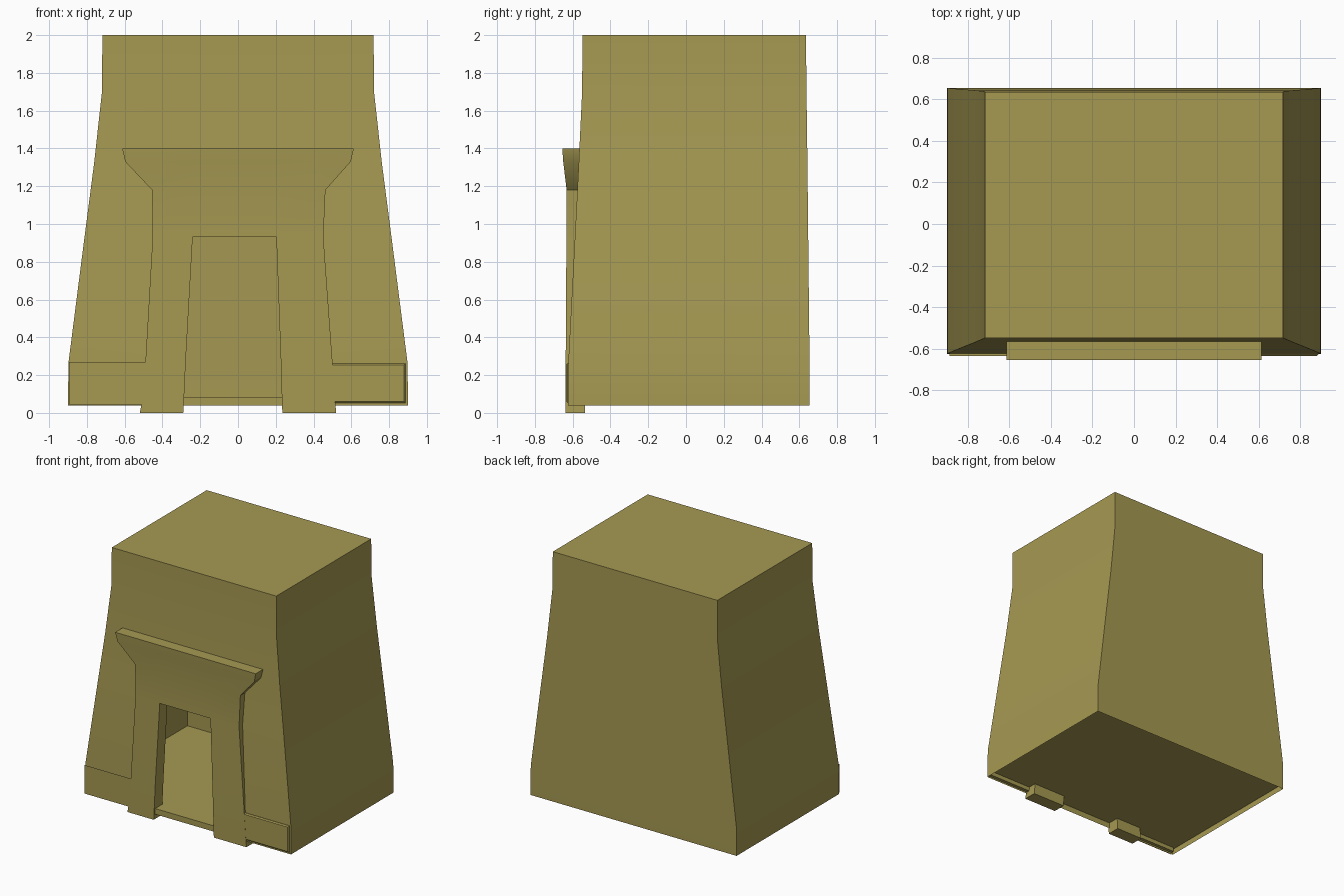
import bpy, bmesh, math

if "Cube" in bpy.data.objects:
    bpy.data.objects.remove(bpy.data.objects["Cube"])

mat = bpy.data.materials.new("sandstone")
mat.diffuse_color = (0.38, 0.32, 0.085, 1)
mat.use_nodes = True
mat.node_tree.nodes["Principled BSDF"].inputs["Base Color"].default_value = mat.diffuse_color


def finish(name, bm):
    bmesh.ops.recalc_face_normals(bm, faces=bm.faces)
    me = bpy.data.meshes.new(name)
    bm.to_mesh(me)
    bm.free()
    ob = bpy.data.objects.new(name, me)
    bpy.context.collection.objects.link(ob)
    me.materials.append(mat)
    bpy.ops.object.select_all(action='DESELECT')
    ob.select_set(True)
    bpy.context.view_layer.objects.active = ob
    bpy.ops.object.shade_smooth_by_angle(angle=math.radians(30))
    return ob


def grid(bm, rows, closed, skip):
    """Quads between rows of points, leaving out cells where skip(row, col) is true."""
    vs = [[bm.verts.new(p) for p in r] for r in rows]
    n = len(rows[0])
    for i in range(len(rows) - 1):
        for j in range(n if closed else n - 1):
            if not skip(i, j):
                k = (j + 1) % n
                bm.faces.new((vs[i][j], vs[i][k], vs[i + 1][k], vs[i + 1][j]))
    return vs


FLOOR_Z, DOOR_Z = 0.085, 0.93

# Tapered hollow body with doorway: z, half width, front y, back y, door left, door right
levels = [
    (0.04, 0.90, -0.625, 0.655, -0.29, 0.24),
    (FLOOR_Z, 0.90, -0.625, 0.655, -0.29, 0.24),
    (0.27, 0.897, -0.623, 0.654, -0.28, 0.235),
    (DOOR_Z + 0.005, 0.812, -0.588, 0.647, -0.245, 0.21),
    (1.32, 0.762, -0.568, 0.643, -0.245, 0.21),
    (1.70, 0.72, -0.55, 0.638, -0.245, 0.21),
    (2.00, 0.718, -0.548, 0.635, -0.245, 0.21),
]
bm = bmesh.new()
rings = [[(-w, f, z), (l, f, z), (r, f, z), (w, f, z), (w, b, z), (-w, b, z)]
         for z, w, f, b, l, r in levels]
vs = grid(bm, rings, True, lambda i, j: j == 1 and i in (1, 2))
bm.faces.new(vs[-1])
finish("tower_body", bm)

# Floor, set just above the bottom rim
bm = bmesh.new()
_, w, f, b, _, _ = levels[1]
bm.faces.new([bm.verts.new(p) for p in
              ((-w, f, FLOOR_Z), (w, f, FLOOR_Z), (w, b, FLOOR_Z), (-w, b, FLOOR_Z))])
finish("floor", bm)

# Door frame with flared cornice: z, four x positions, front y
frame = [
    (0.00, -0.52, -0.29, 0.235, 0.52, -0.637),
    (0.05, -0.51, -0.287, 0.233, 0.515, -0.637),
    (0.27, -0.49, -0.277, 0.227, 0.50, -0.637),
    (DOOR_Z, -0.452, -0.24, 0.203, 0.452, -0.633),
    (1.18, -0.455, -0.24, 0.203, 0.463, -0.632),
    (1.33, -0.597, -0.24, 0.203, 0.597, -0.65),
    (1.40, -0.613, -0.24, 0.203, 0.613, -0.655),
]
bm = bmesh.new()
grid(bm, [[(x, r[5], r[0]) for x in r[1:5]] for r in frame], False,
     lambda i, j: j == 1 and i < 3)
bmesh.ops.delete(bm, geom=[v for v in bm.verts if not v.link_faces], context='VERTS')
ext = bmesh.ops.extrude_face_region(bm, geom=list(bm.faces), use_keep_orig=True)
for g in ext["geom"]:
    if isinstance(g, bmesh.types.BMVert):
        g.co.y = -0.535
finish("door_frame", bm)

# Low chamfered plinth plates on either side of the door
for side, label in ((-1, "left"), (1, "right")):
    bm = bmesh.new()
    bmesh.ops.create_cube(bm, size=1)
    for v in bm.verts:
        v.co.x = side * (0.887 if v.co.x > 0 else 0.47)
        v.co.y = -0.636 if v.co.y < 0 else -0.60
        v.co.z = 0.262 if v.co.z > 0 else 0.053
    front = [e for e in bm.edges if all(v.co.y < -0.62 for v in e.verts)]
    bmesh.ops.bevel(bm, geom=front, offset=0.008, segments=1, affect='EDGES')
    finish("plinth_plate_" + label, bm)
